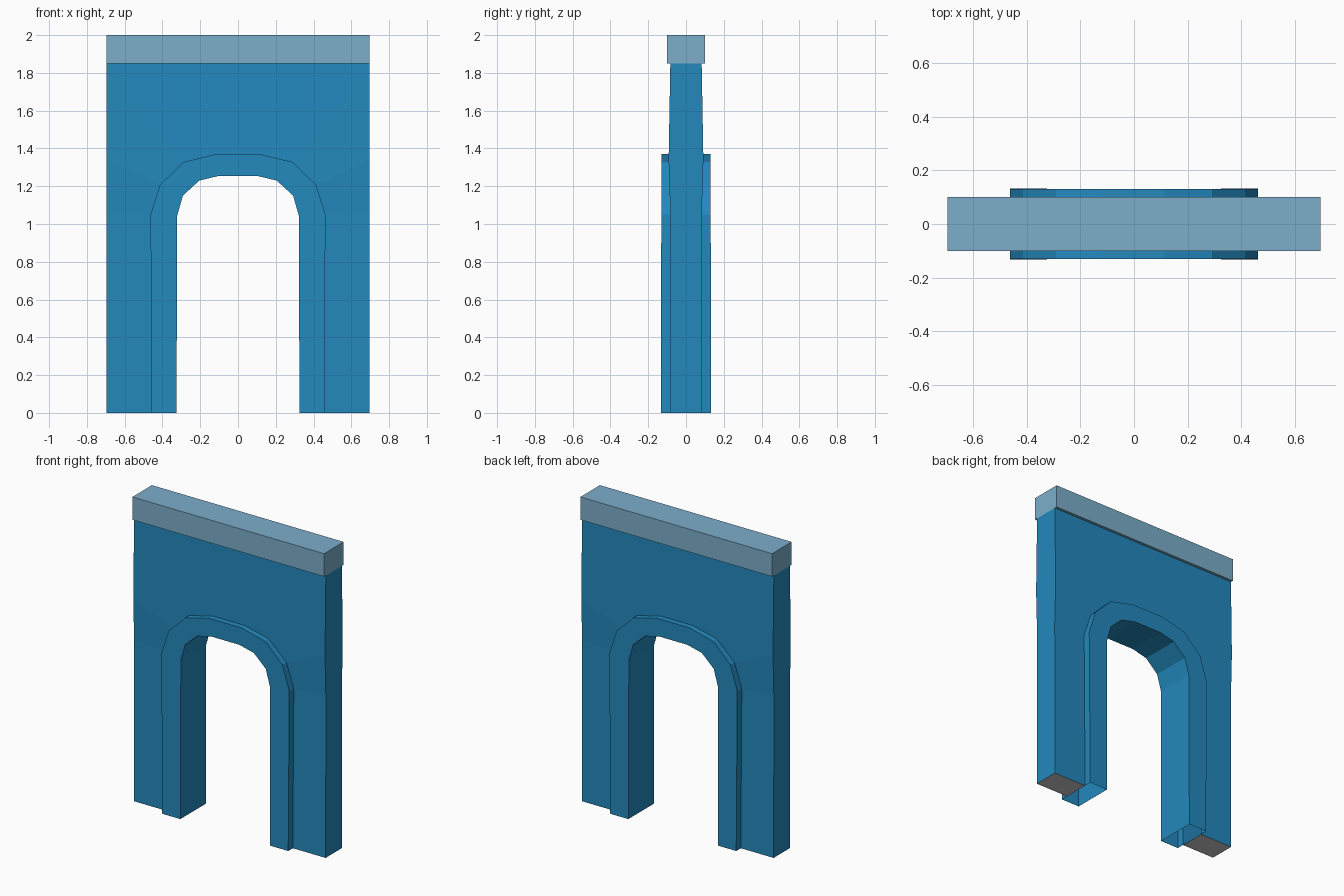
import bpy
import bmesh

if "Cube" in bpy.data.objects:
    bpy.data.objects.remove(bpy.data.objects["Cube"])


def material(name, rgb):
    m = bpy.data.materials.new(name)
    m.diffuse_color = (*rgb, 1)
    m.use_nodes = True
    m.node_tree.nodes["Principled BSDF"].inputs["Base Color"].default_value = m.diffuse_color
    return m


blue = material("blue", (0.017, 0.25, 0.51))
pale_blue = material("pale blue", (0.20, 0.42, 0.59))
grey = material("grey", (0.58, 0.58, 0.58))

# Half paths (x, z) from the right foot up to the middle of the arch
EDGE = [(0.695, 0), (0.695, 1.05), (0.695, 1.34), (0.695, 1.85), (0.25, 1.85)]
OUTER = [(0.457, 0), (0.463, 1.05), (0.413, 1.207), (0.29, 1.328), (0.115, 1.37)]
INNER = [(0.325, 0), (0.323, 1.04), (0.292, 1.15), (0.205, 1.23), (0.10, 1.255)]


def mirrored(path):
    return path + [(-x, z) for x, z in reversed(path)]


def wall_y(z):
    """Half thickness of the wall, bulging slightly at the arch crown."""
    keys = [(0, 0.085), (1.05, 0.083), (1.34, 0.092), (1.85, 0.083)]
    for (z0, y0), (z1, y1) in zip(keys, keys[1:]):
        if z <= z1:
            return y0 + (y1 - y0) * (z - z0) / (z1 - z0)
    return keys[-1][1]


def trim_y(z):
    return 0.133 - 0.003 * z / 1.37


def loft(name, rails, mats, close_feet):
    """Skin a strip across rails; each rail is (half path, side, depth rule)."""
    bm = bmesh.new()
    rows = [[bm.verts.new((x, side * depth(z), z)) for x, z in mirrored(path)]
            for path, side, depth in rails]
    for a, b in zip(rows, rows[1:]):
        for k in range(len(a) - 1):
            bm.faces.new((a[k], a[k + 1], b[k + 1], b[k]))
    if close_feet:
        for foot in ([r[0] for r in rows], [r[-1] for r in reversed(rows)]):
            bm.faces.new(foot).material_index = 1
    mesh = bpy.data.meshes.new(name)
    bm.to_mesh(mesh)
    bm.free()
    for m in mats:
        mesh.materials.append(m)
    ob = bpy.data.objects.new(name, mesh)
    bpy.context.collection.objects.link(ob)
    return ob


# Wall around the opening, with grey undersides
loft("wall", [(OUTER, 1, wall_y), (EDGE, 1, wall_y),
              (EDGE, -1, wall_y), (OUTER, -1, wall_y)], [blue, grey], True)

# Raised arch surround and its inner reveal, hollow at the feet
loft("arch_surround", [(OUTER, -1, wall_y), (OUTER, -1, trim_y), (INNER, -1, trim_y),
                       (INNER, 1, trim_y), (OUTER, 1, trim_y), (OUTER, 1, wall_y)],
     [blue], False)

# Coping beam on top
bpy.ops.mesh.primitive_cube_add(size=1, location=(0, 0, 1.925))
coping = bpy.context.object
coping.name = "coping"
coping.scale = (1.39, 0.202, 0.15)
bpy.ops.object.transform_apply(location=False, rotation=False, scale=True)
coping.data.materials.append(pale_blue)
